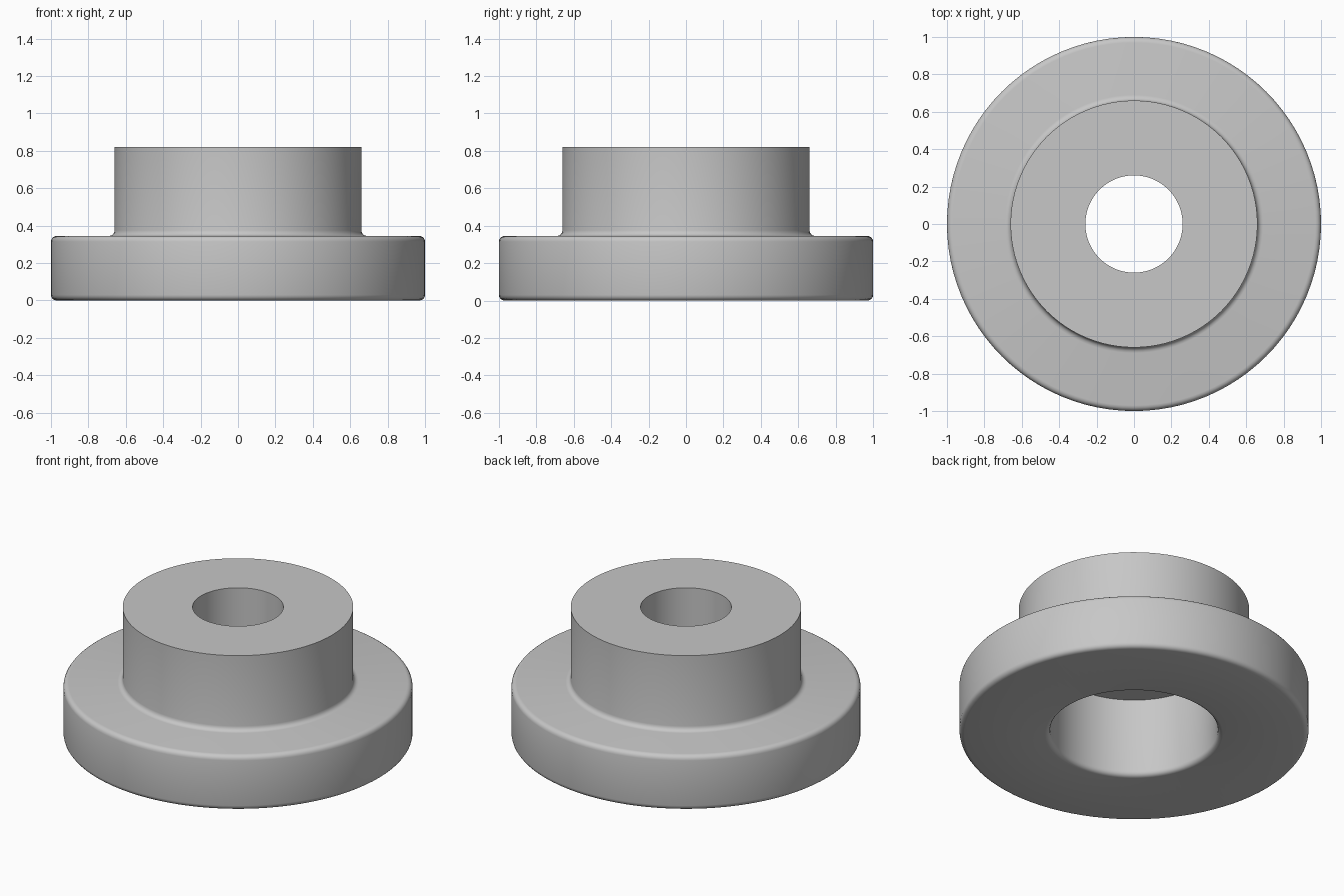
import bpy
import bmesh
from math import cos, sin, pi, radians

cube = bpy.data.objects.get("Cube")
if cube:
    bpy.data.objects.remove(cube, do_unlink=True)

SEGMENTS = 96
FLANGE_R, HUB_R, BORE_R, RECESS_R = 1.0, 0.66, 0.26, 0.48
FLANGE_H, HUB_H, RECESS_H = 0.345, 0.82, 0.5
ROUND = 0.03


def arc(cx, cz, start, end, steps=4):
    """Quarter-round points (radius, height) between two angles in degrees."""
    angles = [radians(start + (end - start) * i / steps) for i in range(steps + 1)]
    return [(cx + ROUND * cos(a), cz + ROUND * sin(a)) for a in angles]


# Closed cross-section, running round the outside and back up the bore
profile = [(BORE_R, HUB_H), (BORE_R, RECESS_H), (RECESS_R, RECESS_H)]
profile += arc(RECESS_R + ROUND, ROUND, 180, 270)
profile += arc(FLANGE_R - ROUND, ROUND, -90, 0)
profile += arc(FLANGE_R - ROUND, FLANGE_H - ROUND, 0, 90)
profile += arc(HUB_R + ROUND, FLANGE_H + ROUND, 270, 180)
profile += [(HUB_R, HUB_H)]

# Revolve the section into a flanged bushing
bm = bmesh.new()
rings = []
for i in range(SEGMENTS):
    a = 2 * pi * i / SEGMENTS
    rings.append([bm.verts.new((r * cos(a), r * sin(a), z)) for r, z in profile])
count = len(profile)
for i, ring in enumerate(rings):
    following = rings[(i + 1) % SEGMENTS]
    for j in range(count):
        k = (j + 1) % count
        bm.faces.new((ring[j], following[j], following[k], ring[k]))
bmesh.ops.recalc_face_normals(bm, faces=bm.faces)
mesh = bpy.data.meshes.new("flanged_bushing")
bm.to_mesh(mesh)
bm.free()

bushing = bpy.data.objects.new("flanged_bushing", mesh)
bpy.context.collection.objects.link(bushing)

# Plain grey metal
grey = bpy.data.materials.new("plain grey")
grey.use_nodes = True
colour = (0.57, 0.57, 0.57, 1.0)
grey.diffuse_color = colour
grey.node_tree.nodes["Principled BSDF"].inputs["Base Color"].default_value = colour
mesh.materials.append(grey)

# Smooth walls with crisp rims
bpy.ops.object.select_all(action="DESELECT")
bushing.select_set(True)
bpy.context.view_layer.objects.active = bushing
bpy.ops.object.shade_smooth_by_angle(angle=radians(35))
